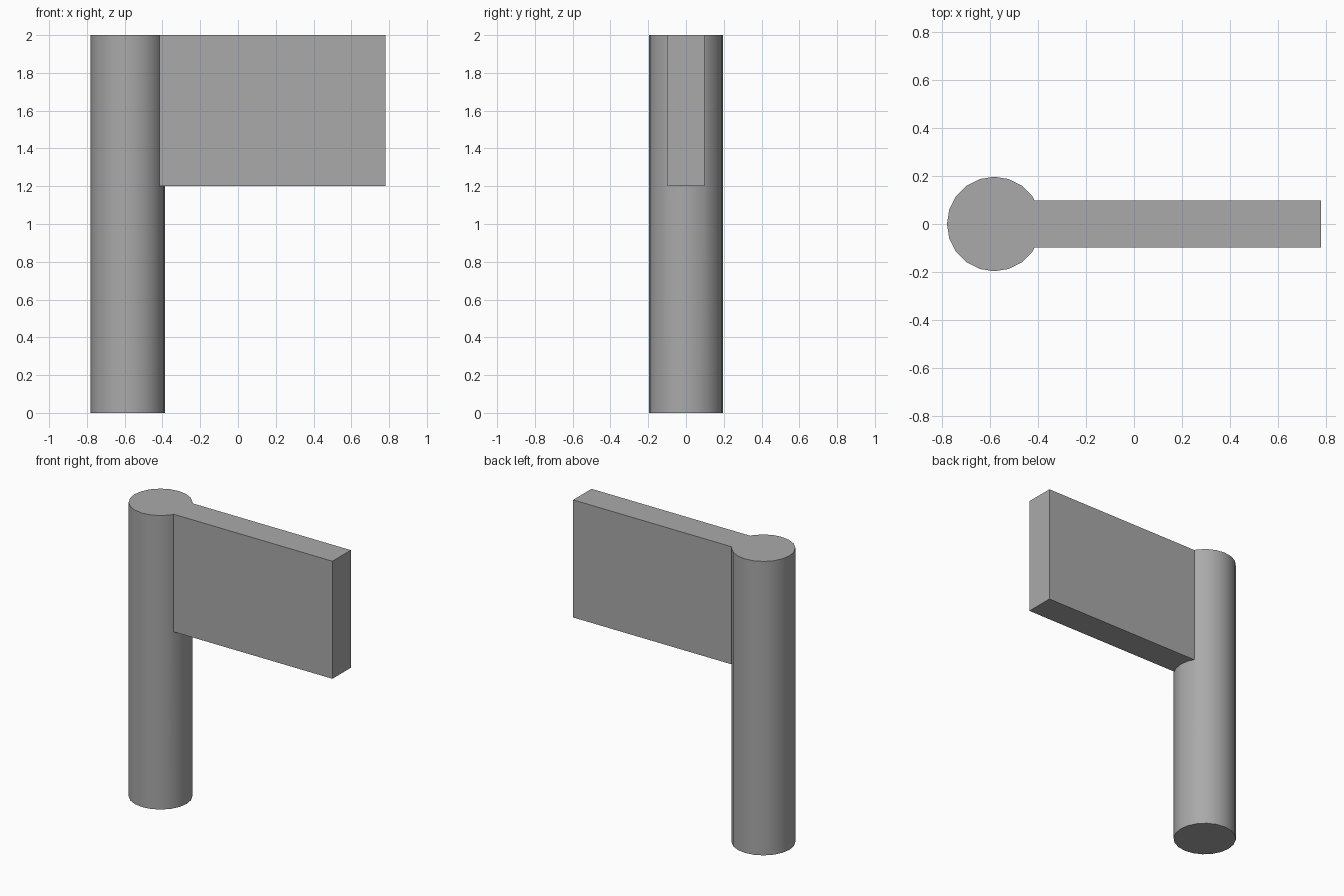
import bpy
import math

default = bpy.data.objects.get("Cube")
if default:
    bpy.data.objects.remove(default, do_unlink=True)

POLE_X, RADIUS, HEIGHT = -0.583, 0.197, 2.0
ARM_END, ARM_BOTTOM, ARM_DEPTH = 0.78, 1.2, 0.197

# Plain grey finish
grey = bpy.data.materials.new("mid_grey")
grey.use_nodes = True
colour = (0.4, 0.4, 0.4, 1)
grey.diffuse_color = colour
grey.node_tree.nodes["Principled BSDF"].inputs["Base Color"].default_value = colour

# Rectangular panel, reaching to the middle of the pole
bpy.ops.mesh.primitive_cube_add(
    size=1, location=((POLE_X + ARM_END) / 2, 0, (ARM_BOTTOM + HEIGHT) / 2))
panel = bpy.context.object
panel.name = "side_panel"
panel.scale = (ARM_END - POLE_X, ARM_DEPTH, HEIGHT - ARM_BOTTOM)
bpy.ops.object.transform_apply(location=True, rotation=True, scale=True)
panel.data.materials.append(grey)

# Round upright pole
bpy.ops.mesh.primitive_cylinder_add(
    vertices=20, radius=RADIUS, depth=HEIGHT, location=(POLE_X, 0, HEIGHT / 2))
pole = bpy.context.object
pole.name = "pole_with_panel"
bpy.ops.object.transform_apply(location=True, rotation=True, scale=True)
pole.data.materials.append(grey)

# Merge the panel into the pole as one solid
union = pole.modifiers.new("join_panel", "BOOLEAN")
union.operation = "UNION"
union.solver = "EXACT"
union.object = panel
bpy.ops.object.modifier_apply(modifier=union.name)
bpy.data.objects.remove(panel, do_unlink=True)

# Round sides smooth, corners crisp
bpy.ops.object.shade_smooth_by_angle(angle=math.radians(30))
